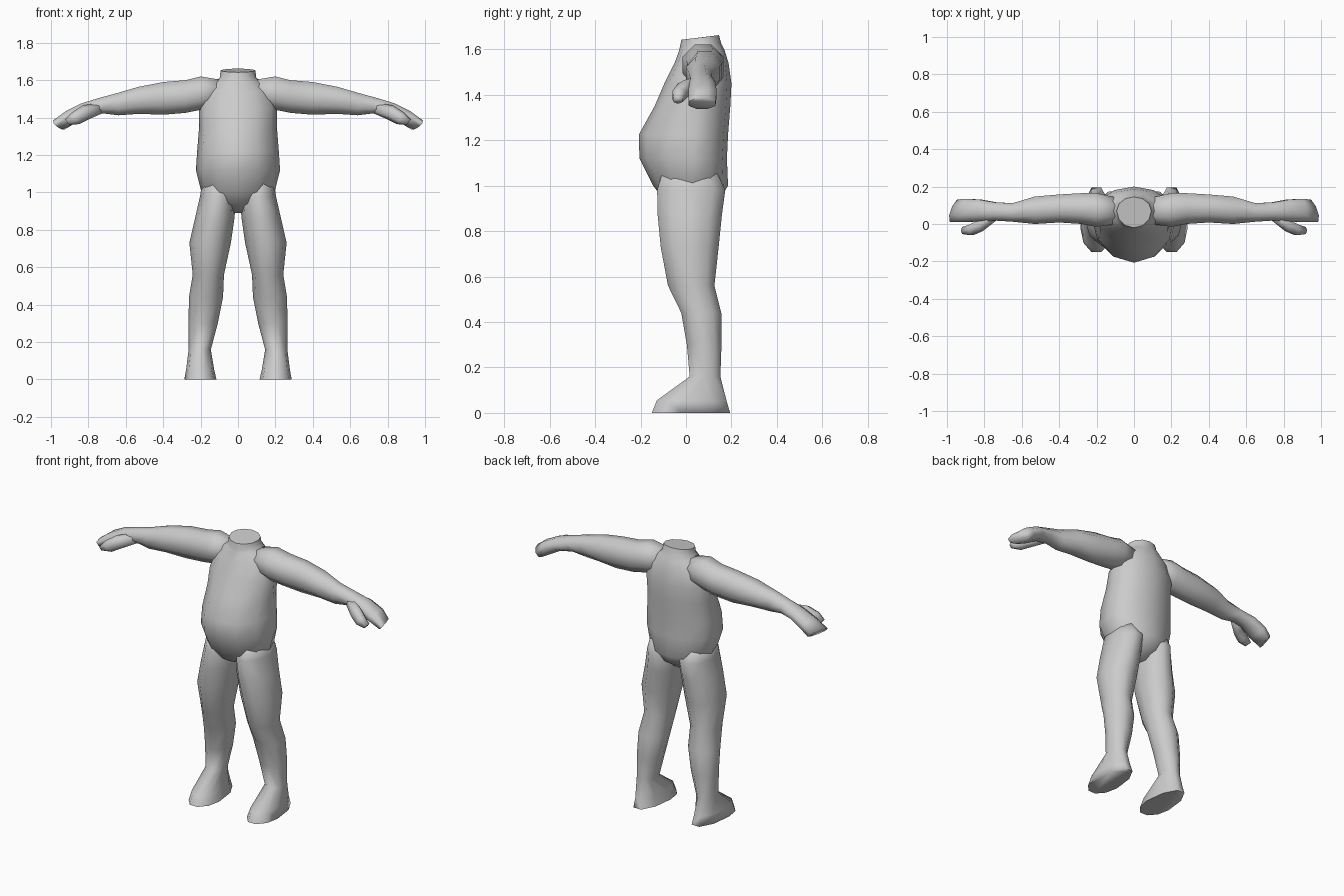
import bpy
import math
from mathutils import Vector

cube = bpy.data.objects.get("Cube")
if cube:
    bpy.data.objects.remove(cube, do_unlink=True)

grey = bpy.data.materials.new("clay_grey")
grey.use_nodes = True
colour = (0.6, 0.6, 0.6, 1)
grey.diffuse_color = colour
grey.node_tree.nodes["Principled BSDF"].inputs["Base Color"].default_value = colour


def loft(name, rings, angle):
    """Skin a list of closed point rings and cap both ends."""
    n = len(rings[0])
    verts = [p for ring in rings for p in ring]
    faces = [(a + i, a + (i + 1) % n, a + n + (i + 1) % n, a + n + i)
             for a in range(0, n * (len(rings) - 1), n) for i in range(n)]
    faces += [tuple(range(n))[::-1], tuple(range(len(verts) - n, len(verts)))]
    mesh = bpy.data.meshes.new(name)
    mesh.from_pydata(verts, [], faces)
    mesh.materials.append(grey)
    obj = bpy.data.objects.new(name, mesh)
    bpy.context.collection.objects.link(obj)
    bpy.ops.object.select_all(action="DESELECT")
    obj.select_set(True)
    bpy.context.view_layer.objects.active = obj
    bpy.ops.object.mode_set(mode="EDIT")
    bpy.ops.mesh.select_all(action="SELECT")
    bpy.ops.mesh.normals_make_consistent(inside=False)
    bpy.ops.object.mode_set(mode="OBJECT")
    bpy.ops.object.shade_smooth_by_angle(angle=math.radians(angle))
    return obj


def level_ring(z, x0, x1, front, mid, back, rise=0, n=12):
    """Upright limb section: separate front and back depth, optional tilt."""
    ring = []
    for i in range(n):
        t = math.tau * i / n
        s = math.sin(t)
        y = mid + s * (back - mid if s > 0 else mid - front)
        ring.append(Vector(((x0 + x1) / 2 + math.cos(t) * (x1 - x0) / 2, y, z + rise * s)))
    return ring


def cross_ring(xt, zt, xb, zb, front, back, skew=0, n=8):
    """Sideways limb section from its top point to its bottom point."""
    top, low = Vector((xt, 0, zt)), Vector((xb, 0, zb))
    ring = []
    for i in range(n):
        t = math.tau * (i + 0.5) / n
        c, s = (max(-1, min(1, f(t) * 1.08)) for f in (math.cos, math.sin))
        p = (top + low) / 2 + (top - low) / 2 * s
        p.y = (front + back) / 2 + c * (back - front) / 2
        p.x -= skew * c
        ring.append(p)
    return ring


def pair(name, rings, angle):
    """Build the part on both sides of the body."""
    for side, sign in (("left", 1), ("right", -1)):
        loft(f"{side}_{name}", [[Vector((p.x * sign, p.y, p.z)) for p in r] for r in rings], angle)


# Torso and neck: height, half width, front, middle, back, tilt
torso = [(0.89, 0.05, 0.0, 0.04, 0.08, 0), (0.94, 0.14, -0.10, 0.03, 0.15, 0),
         (1.0, 0.195, -0.145, 0.03, 0.185, 0), (1.12, 0.225, -0.205, 0.03, 0.18, 0),
         (1.225, 0.218, -0.207, 0.04, 0.185, 0), (1.35, 0.208, -0.138, 0.05, 0.195, 0),
         (1.45, 0.21, -0.095, 0.06, 0.20, 0), (1.54, 0.18, -0.05, 0.07, 0.187, 0),
         (1.595, 0.12, -0.03, 0.07, 0.17, 0), (1.615, 0.097, -0.028, 0.07, 0.155, 0.01),
         (1.652, 0.093, -0.02, 0.07, 0.145, 0.01)]
loft("torso", [level_ring(z, -w, w, f, m, b, r) for z, w, f, m, b, r in torso], 65)

# Legs running down into the feet: height, inner, outer, front, middle, back
legs = [(1.06, 0.03, 0.19, -0.11, 0.03, 0.14, 0), (0.98, 0.012, 0.203, -0.135, 0.03, 0.18, 0),
        (0.87, 0.018, 0.228, -0.132, 0.02, 0.165, 0), (0.73, 0.038, 0.26, -0.118, 0.02, 0.15, 0),
        (0.56, 0.075, 0.242, -0.085, 0.03, 0.13, 0), (0.44, 0.08, 0.262, -0.025, 0.06, 0.16, 0),
        (0.30, 0.108, 0.265, 0.0, 0.08, 0.16, 0), (0.16, 0.145, 0.264, 0.013, 0.08, 0.155, 0),
        (0.055, 0.128, 0.277, -0.135, 0.0, 0.187, 0), (0, 0.115, 0.287, -0.157, -0.02, 0.205, 0)]
pair("leg", [level_ring(*r, n=10) for r in legs], 100)

# Arms with mitten hands: top point, bottom point, front, back, skew
arms = [(0.08, 1.60, 0.1, 1.46, 0.0, 0.14), (0.2, 1.62, 0.205, 1.44, -0.015, 0.165),
        (0.28, 1.60, 0.28, 1.425, 0.0, 0.165), (0.40, 1.59, 0.40, 1.415, 0.008, 0.158),
        (0.53, 1.565, 0.53, 1.42, 0.0, 0.147), (0.65, 1.53, 0.64, 1.412, 0.012, 0.112),
        (0.75, 1.503, 0.72, 1.422, 0.018, 0.115), (0.84, 1.475, 0.80, 1.41, 0.015, 0.13),
        (0.92, 1.435, 0.87, 1.37, 0.01, 0.135), (0.98, 1.385, 0.935, 1.337, 0.012, 0.13, 0.02)]
pair("arm", [cross_ring(*r) for r in arms], 100)

# Thumbs in front of the hands
thumbs = [(0.74, 1.48, 0.73, 1.42, 0.02, 0.08), (0.83, 1.465, 0.80, 1.39, -0.04, 0.03),
          (0.885, 1.43, 0.85, 1.365, -0.062, 0.0), (0.925, 1.39, 0.90, 1.36, -0.055, -0.015)]
pair("thumb", [cross_ring(*r, n=6) for r in thumbs], 100)
